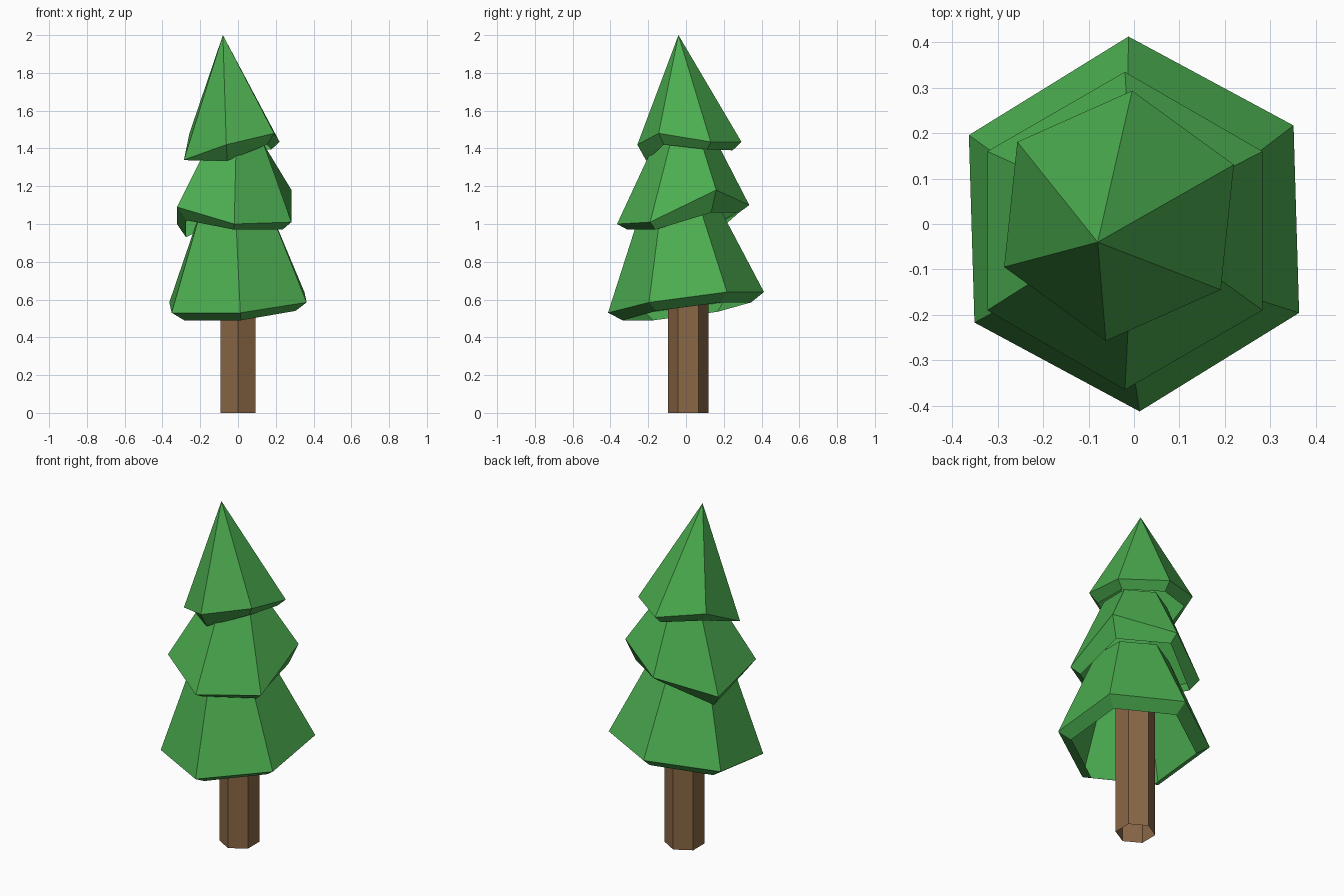
import bpy
import bmesh
from math import cos, sin, radians

default_cube = bpy.data.objects.get("Cube")
if default_cube:
    bpy.data.objects.remove(default_cube, do_unlink=True)


def make_material(name, colour):
    material = bpy.data.materials.new(name)
    material.use_nodes = True
    material.diffuse_color = (*colour, 1)
    shader = next(n for n in material.node_tree.nodes if n.type == 'BSDF_PRINCIPLED')
    shader.inputs["Base Color"].default_value = (*colour, 1)
    return material


def hexagon(centre, radius, heights, turn=0):
    """Six points, counter-clockwise from the front corner; one height or one per corner."""
    if not isinstance(heights, (list, tuple)):
        heights = [heights] * 6
    points = []
    for corner, height in enumerate(heights):
        angle = radians(60 * corner - 90 + turn)
        points.append((centre[0] + radius * cos(angle),
                       centre[1] + radius * sin(angle), height))
    return points


def loft(name, rings, material, apex=None):
    """Join rings from the bottom up, then close the top with a cap or a point."""
    bm = bmesh.new()
    loops = [[bm.verts.new(point) for point in ring] for ring in rings]
    for lower, upper in zip(loops, loops[1:]):
        for i in range(6):
            j = (i + 1) % 6
            bm.faces.new((lower[i], lower[j], upper[j], upper[i]))
    top = loops[-1]
    if apex:
        tip = bm.verts.new(apex)
        for i in range(6):
            bm.faces.new((top[i], top[(i + 1) % 6], tip))
    else:
        bm.faces.new(top)
    mesh = bpy.data.meshes.new(name)
    bm.to_mesh(mesh)
    bm.free()
    mesh.materials.append(material)
    obj = bpy.data.objects.new(name, mesh)
    bpy.context.collection.objects.link(obj)
    return obj


leaf_green = make_material("leaf green", (0.072, 0.42, 0.08))
bark_brown = make_material("bark brown", (0.25, 0.135, 0.06))

# Trunk: a six-sided tube, open at the foot
trunk_centre = (0, 0.012)
loft("trunk", [hexagon(trunk_centre, 0.107, 0),
               hexagon(trunk_centre, 0.107, 0.95)], bark_brown)

# Lower branches: tilted skirt with an inward lip, hollow underneath
loft("lower_branches", [
    hexagon((0.005, 0.005), 0.34, (0.49, 0.54, 0.585, 0.585, 0.535, 0.49), turn=1.7),
    hexagon((0, 0), 0.413, (0.53, 0.585, 0.64, 0.64, 0.585, 0.53), turn=1.7),
    hexagon((-0.015, -0.03), 0.2, 1.1),
], leaf_green)

# Middle branches: skirt with an uneven hem
loft("middle_branches", [
    hexagon((-0.02, -0.015), 0.295, (0.97, 0.97, 1.06, 1.06, 0.93, 1.02)),
    hexagon((-0.02, -0.015), 0.35, (1, 1.01, 1.18, 1.1, 1, 1.09)),
    hexagon((-0.01, 0), 0.17, 1.42),
], leaf_green)

# Top branches: leaning cone with an uneven hem
loft("top_branches", [
    hexagon((-0.033, 0.018), 0.23, (1.335, 1.42, 1.395, 1.39, 1.42, 1.335), turn=-6),
    hexagon((-0.033, 0.018), 0.277, (1.42, 1.48, 1.435, 1.435, 1.48, 1.34), turn=-6),
], leaf_green, apex=(-0.08, -0.04, 2))
